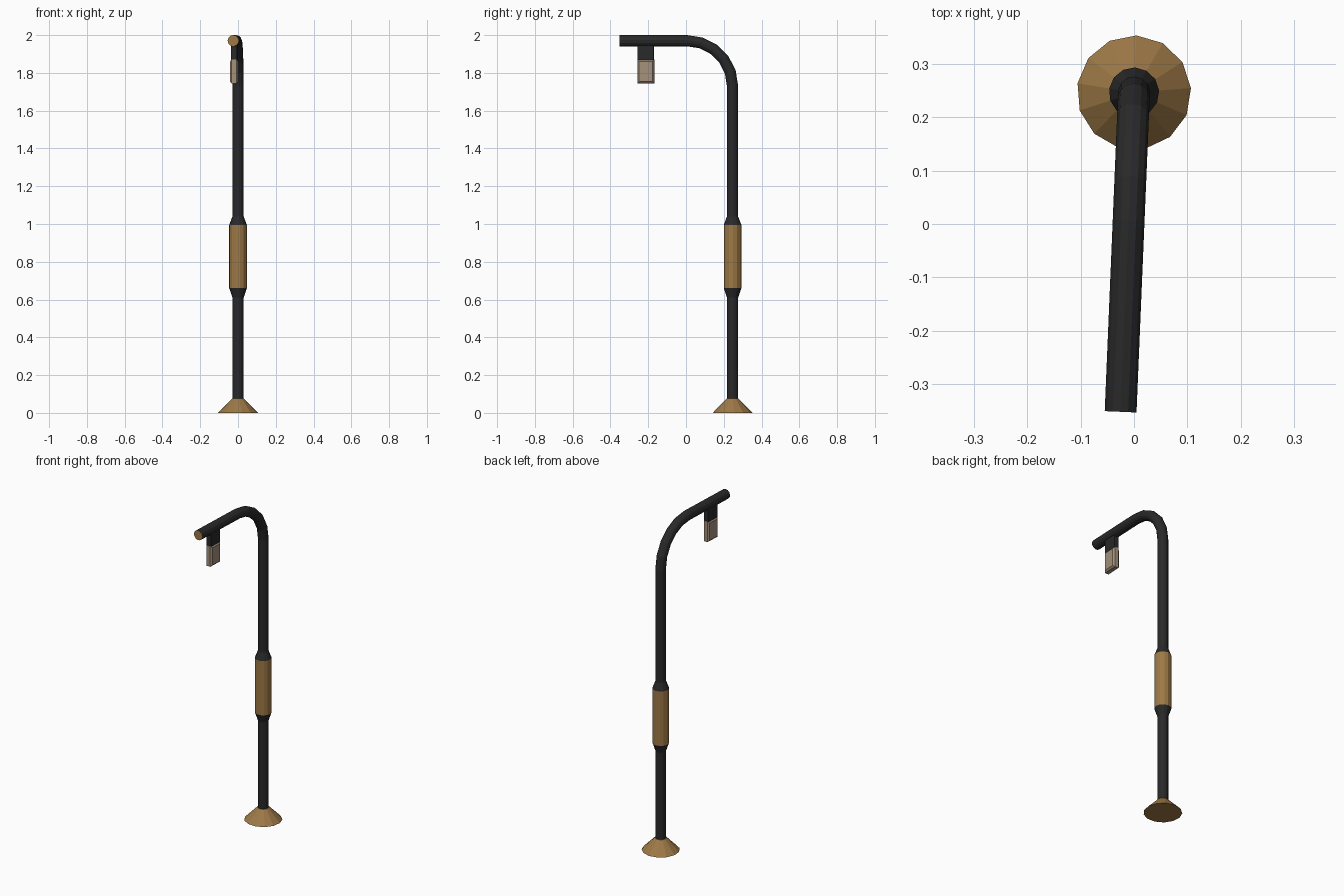
import bpy, bmesh, math
from mathutils import Vector, Matrix

if "Cube" in bpy.data.objects:
    bpy.data.objects.remove(bpy.data.objects["Cube"])

SIDES = 13
TILT = math.radians(2.4)                       # arm swings slightly to -x
ORIGIN = Vector((0, 0.246, 0))                 # pole axis
ALONG = Vector((-math.sin(TILT), -math.cos(TILT), 0))
UP = Vector((0, 0, 1))
R = 0.03                                       # tube radius
BEND, BEND_Z = 0.24, 1.73                      # bend radius and start height


def material(name, rgb):
    m = bpy.data.materials.new(name)
    m.diffuse_color = (*rgb, 1)
    m.use_nodes = True
    m.node_tree.nodes["Principled BSDF"].inputs["Base Color"].default_value = m.diffuse_color
    return m


BLACK = material("black_metal", (0.022, 0.022, 0.022))
BRASS = material("brass", (0.34, 0.19, 0.062))
BEIGE = material("beige_lamp", (0.37, 0.28, 0.20))


def finish(name, bm, *mats):
    mesh = bpy.data.meshes.new(name)
    bm.to_mesh(mesh)
    bm.free()
    for m in mats:
        mesh.materials.append(m)
    obj = bpy.data.objects.new(name, mesh)
    bpy.context.collection.objects.link(obj)
    return obj


def tube(name, stations, mats, start_cap=False, end_cap=None):
    """Sweep a 13-sided ring; each station is (along, height, radius, turn)."""
    bm = bmesh.new()
    rings = []
    for s, z, r, turn in stations:
        out = -ALONG * math.cos(turn) + UP * math.sin(turn)
        tangent = ALONG * math.sin(turn) + UP * math.cos(turn)
        side = tangent.cross(out)
        c = ORIGIN + ALONG * s + UP * z
        rings.append([bm.verts.new(c + r * (out * math.cos(k) + side * math.sin(k)))
                      for k in (i * math.tau / SIDES for i in range(SIDES))])
    for a, b in zip(rings, rings[1:]):
        for i in range(SIDES):
            j = (i + 1) % SIDES
            bm.faces.new((a[i], a[j], b[j], b[i]))
    if start_cap:
        bm.faces.new(rings[0][::-1])
    if end_cap is not None:
        bm.faces.new(rings[-1]).material_index = end_cap
    return finish(name, bm, *mats)


def box(name, size, z, mat, inset=None):
    """Box under the arm; inset = (border, depth) raises a panel on both broad sides."""
    bm = bmesh.new()
    bmesh.ops.create_cube(bm, size=1, matrix=Matrix.Diagonal((*size, 1)))
    if inset:
        broad = [f for f in bm.faces if abs(f.normal.x) > 0.9]
        bmesh.ops.inset_individual(bm, faces=broad, thickness=inset[0], depth=inset[1])
    obj = finish(name, bm, mat)
    obj.location = ORIGIN + ALONG * 0.459 + UP * z
    obj.rotation_euler.z = -TILT
    return obj


# Flared foot
tube("base", [(0, 0, 0.107, 0), (0, 0.075, 0.033, 0)], [BRASS],
     start_cap=True, end_cap=0)

# Lower pole flaring out to the grip
tube("lower_pole", [(0, 0.075, R, 0), (0, 0.61, R, 0), (0, 0.66, 0.047, 0)], [BLACK])
tube("grip_sleeve", [(0, 0.66, 0.047, 0), (0, 0.995, 0.047, 0)], [BRASS])

# Upper pole, bend and arm with a brass end face
path = [(0, 0.995, 0.047, 0), (0, 1.04, R, 0)]
for i in range(6):
    t = math.radians(90 * i / 5)
    path.append((BEND * (1 - math.cos(t)), BEND_Z + BEND * math.sin(t), R, t))
path.append((0.598, BEND_Z + BEND, R, math.pi / 2))
tube("upper_pole_and_arm", path, [BLACK, BRASS], end_cap=1)

# Hanging lamp
box("lamp_neck", (0.03, 0.085, 0.09), 1.912, BLACK)
box("lamp", (0.024, 0.09, 0.126), 1.807, BEIGE, inset=(0.013, 0.009))
